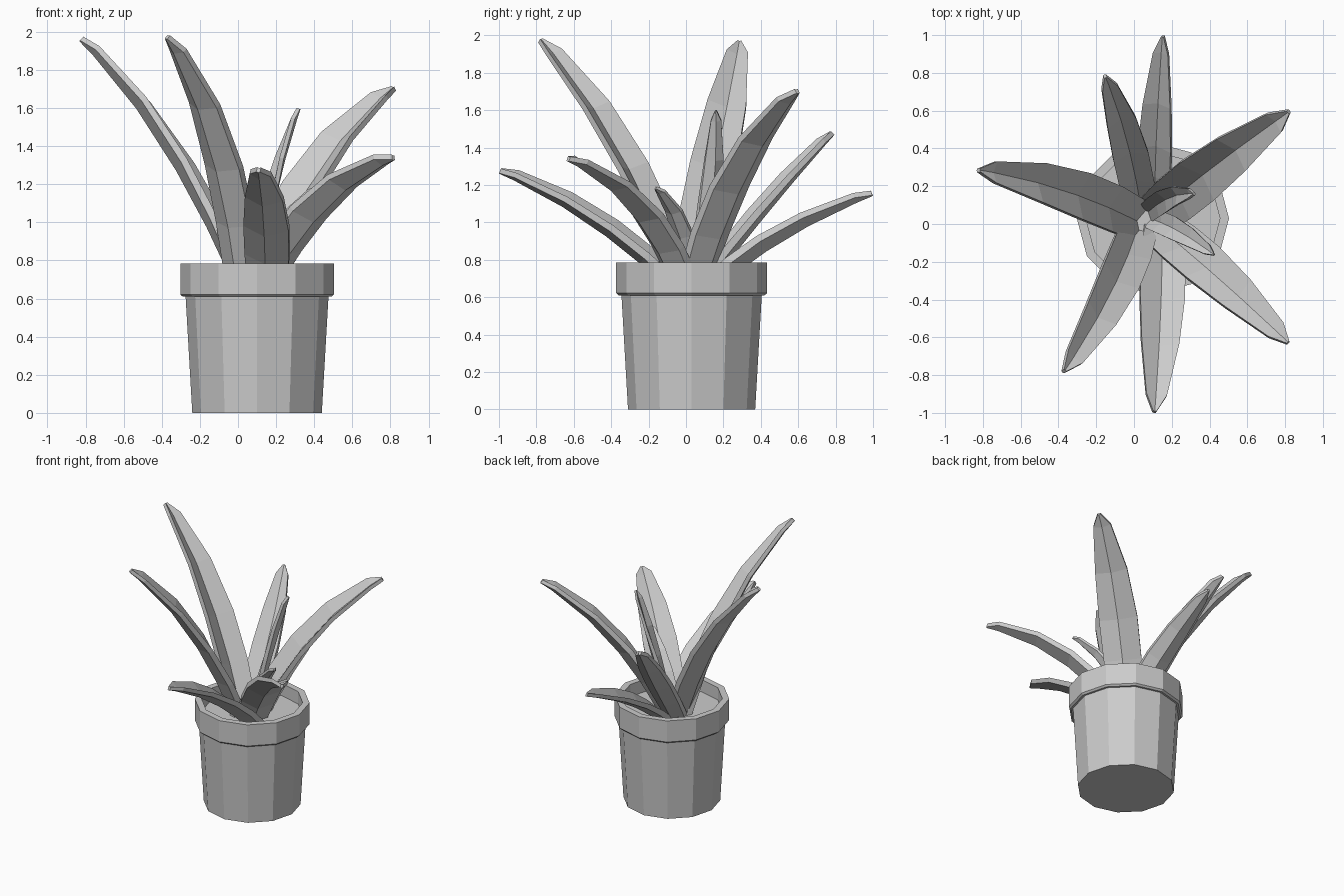
import bpy, bmesh, math
from mathutils import Vector

cube = bpy.data.objects.get("Cube")
if cube:
    bpy.data.objects.remove(cube, do_unlink=True)

grey = bpy.data.materials.new("plain_grey")
grey.use_nodes = True
grey.diffuse_color = (0.6, 0.6, 0.6, 1)
grey.node_tree.nodes["Principled BSDF"].inputs["Base Color"].default_value = (0.6, 0.6, 0.6, 1)


def finish(bm, name):
    bmesh.ops.recalc_face_normals(bm, faces=bm.faces)
    mesh = bpy.data.meshes.new(name)
    bm.to_mesh(mesh)
    bm.free()
    mesh.materials.append(grey)
    obj = bpy.data.objects.new(name, mesh)
    bpy.context.collection.objects.link(obj)
    return obj


def skin(name, rings):
    """Join rings of points into a closed tube with flat end caps."""
    bm = bmesh.new()
    loops = [[bm.verts.new(p) for p in ring] for ring in rings]
    n = len(loops[0])
    for a, b in zip(loops, loops[1:]):
        for i in range(n):
            j = (i + 1) % n
            bm.faces.new((a[i], a[j], b[j], b[i]))
    bm.faces.new(loops[0])
    bm.faces.new(loops[-1])
    return finish(bm, name)


# Pot: base, tapered wall, lipped rim, inner wall and soil, as (radius, height)
SIDES = 12
CENTRE = Vector((0.1, 0.03, 0))
profile = [(0.34, 0), (0.375, 0.61), (0.39, 0.61), (0.403, 0.622),
           (0.403, 0.785), (0.355, 0.785), (0.355, 0.69)]


def circle(radius, z):
    angles = [math.tau * i / SIDES for i in range(SIDES)]
    return [CENTRE + Vector((radius * math.cos(a), radius * math.sin(a), z)) for a in angles]


skin("plant_pot", [circle(r, z) for r, z in profile])

# Leaf outline: position along the leaf and share of the full width
OUTLINE = [(0, 0.85), (0.2, 0.98), (0.4, 1), (0.65, 0.84), (0.92, 0.46), (1, 0.08)]


def leaf(name, base, mid, tip, width, roll, thick=0.044):
    """Folded blade of even thickness that arches through mid."""
    base, mid, tip = Vector(base), Vector(mid), Vector(tip)
    ctrl = 2 * mid - (base + tip) / 2
    c, s = math.cos(math.radians(roll)), math.sin(math.radians(roll))
    rings = []
    for t, share in OUTLINE:
        p = (1 - t) ** 2 * base + 2 * t * (1 - t) * ctrl + t * t * tip
        along = ((1 - t) * (ctrl - base) + t * (tip - ctrl)).normalized()
        flat = along.cross(Vector((0, 0, 1))).normalized()
        up = flat.cross(along)
        side, normal = flat * c + up * s, up * c - flat * s
        half = width * share / 2
        top = [p + side * half * k + normal * half * 0.45 * abs(k) for k in (-1, 0, 1)]
        # the blade thins out towards its tip
        under = [q - normal * thick * (1 - 0.4 * t) for q in reversed(top)]
        rings.append(top + under)
    skin(name, rings)


# Leaves: name, base, middle, tip, width, roll
leaf("left_rear_tall_leaf", (0.03, 0.01, 0.66), (-0.38, 0.18, 1.43), (-0.815, 0.285, 1.97), 0.25, -12)
leaf("front_tall_leaf", (0.02, -0.02, 0.66), (-0.13, -0.38, 1.42), (-0.365, -0.775, 1.98), 0.23, 14)
leaf("back_broad_leaf", (0.12, 0.06, 0.66), (0.43, 0.31, 1.28), (0.815, 0.59, 1.71), 0.27, -8)
leaf("front_side_leaf", (0.13, -0.02, 0.66), (0.45, -0.29, 1.1), (0.815, -0.625, 1.35), 0.24, 12)
leaf("front_low_leaf", (0.15, -0.04, 0.65), (0.14, -0.5, 1.02), (0.11, -0.99, 1.285), 0.24, 8)
leaf("back_low_leaf", (0.11, 0.1, 0.64), (0.12, 0.5, 0.93), (0.15, 0.99, 1.165), 0.18, 14)
leaf("back_middle_leaf", (0.04, 0.07, 0.66), (-0.04, 0.45, 1.12), (-0.15, 0.775, 1.485), 0.19, 0)
leaf("centre_tall_leaf", (0.07, 0.06, 0.66), (0.19, 0.14, 1.2), (0.31, 0.16, 1.6), 0.12, 0, 0.032)
leaf("centre_short_leaf", (0.08, 0.03, 0.66), (0.24, -0.04, 0.98), (0.42, -0.16, 1.19), 0.12, 0, 0.026)
